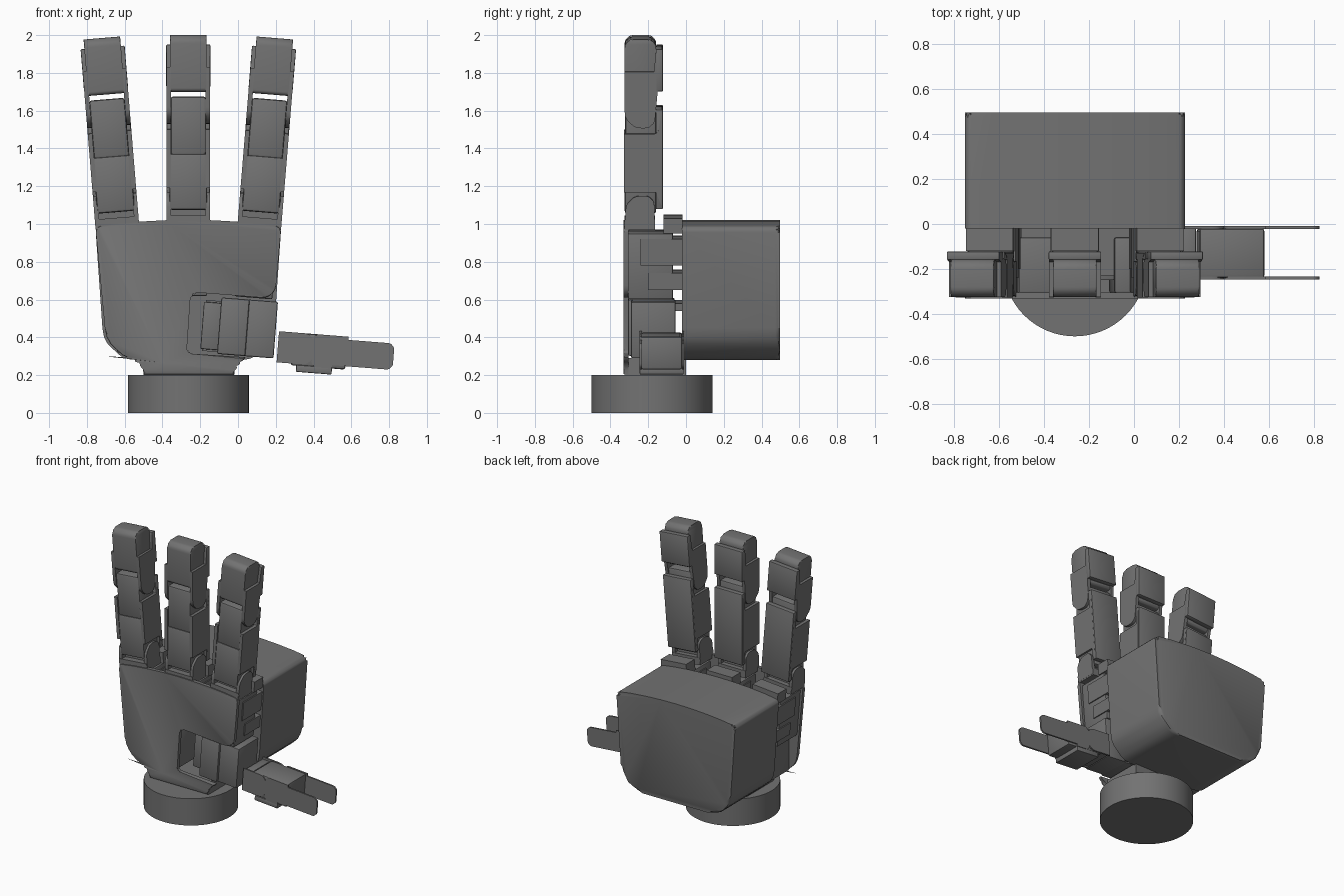
import bpy, bmesh, math
from mathutils import Matrix, Vector

cube = bpy.data.objects.get("Cube")
if cube:
    bpy.data.objects.remove(cube, do_unlink=True)

grey = bpy.data.materials.new("dark grey")
grey.use_nodes = True
COLOUR = (0.17, 0.17, 0.17, 1)
grey.diffuse_color = COLOUR
grey.node_tree.nodes["Principled BSDF"].inputs["Base Color"].default_value = COLOUR
I = Matrix.Identity(4)


def finish(name, bm, M=I):
    bmesh.ops.recalc_face_normals(bm, faces=bm.faces)
    me = bpy.data.meshes.new(name)
    bm.to_mesh(me)
    bm.free()
    me.materials.append(grey)
    ob = bpy.data.objects.new(name, me)
    ob.matrix_world = M
    bpy.context.collection.objects.link(ob)
    bpy.ops.object.select_all(action='DESELECT')
    ob.select_set(True)
    bpy.context.view_layer.objects.active = ob
    bpy.ops.object.shade_smooth_by_angle(angle=math.radians(32))
    return ob


def rounded(pts, n=6):
    """Outline from (u, v, radius) corners, each corner eased with a curve."""
    out = []
    for i, (u, v, r) in enumerate(pts):
        p = Vector((u, v))
        if not r:
            out.append(p)
            continue
        a = Vector(pts[i - 1][:2]) - p
        b = Vector(pts[(i + 1) % len(pts)][:2]) - p
        a, b = p + a.normalized() * r, p + b.normalized() * r
        for k in range(n + 1):
            t = k / n
            w = 0.6 + 0.4 * abs(2 * t - 1)   # rational weight, close to an arc
            q0, q1, q2 = (1 - t) ** 2, 2 * t * (1 - t) * w, t * t
            out.append((a * q0 + p * q1 + b * q2) / (q0 + q1 + q2))
    return out


def prism(name, pts, lo, hi, axis='y', M=I, bevel=0, caps=(0, 1)):
    """Extrude a (u, z) outline along x or y, easing the chosen end rims."""
    bm = bmesh.new()
    ends = []
    for d in (lo, hi):
        ends.append([bm.verts.new((u, d, v) if axis == 'y' else (d, u, v))
                     for u, v in rounded(pts)])
    faces = [bm.faces.new(e) for e in ends]
    n = len(ends[0])
    for i in range(n):
        j = (i + 1) % n
        bm.faces.new((ends[0][i], ends[0][j], ends[1][j], ends[1][i]))
    if bevel:
        rim = {e for c in caps for e in faces[c].edges}
        bmesh.ops.bevel(bm, geom=list(rim), offset=bevel, segments=2,
                        profile=0.5, affect='EDGES')
    return finish(name, bm, M)


def box(name, x, y, z, M=I, bevel=0.0):
    bm = bmesh.new()
    bmesh.ops.create_cube(bm, size=1)
    for v in bm.verts:
        v.co = [(a[0] + a[1]) / 2 + c * (a[1] - a[0]) for a, c in zip((x, y, z), v.co)]
    if bevel:
        bmesh.ops.bevel(bm, geom=bm.edges[:], offset=bevel, segments=2,
                        profile=0.5, affect='EDGES')
    return finish(name, bm, M)


CX = -0.263  # centre line of the palm

# Wrist disc and neck
bm = bmesh.new()
bmesh.ops.create_cone(bm, cap_ends=True, segments=64, radius1=0.32, radius2=0.32, depth=0.2)
finish("wrist_disc", bm, Matrix.Translation((CX, -0.18, 0.1)))
box("wrist_neck", (-0.5, -0.02), (-0.32, 0.0), (0.2, 0.29))

# Shared gently arched top edge
arch = [(CX + 0.493 * t, 1.022 - 0.035 * t * t, 0) for t in
        (-0.75, -0.5, -0.25, 0, 0.25, 0.5, 0.75)]

# Rear housing
prism("rear_housing", [(-0.755, 0.985, 0.03)] + arch +
      [(0.229, 0.985, 0.03), (0.18, 0.28, 0.17), (-0.706, 0.28, 0.17)],
      -0.02, 0.497, bevel=0.024, caps=(1,))

# Palm plate with the notch for the thumb
prism("palm_plate", [(-0.755, 0.985, 0.03)] + arch +
      [(0.229, 0.985, 0.03), (0.195, 0.605, 0.07), (-0.25, 0.64, 0.03),
       (-0.272, 0.315, 0.02), (0.04, 0.295, 0), (0.03, 0.28, 0), (-0.015, 0.255, 0.03),
       (-0.02, 0.203, 0), (-0.5, 0.203, 0), (-0.508, 0.28, 0.05), (-0.69, 0.29, 0.16)],
      -0.332, -0.305, bevel=0.008, caps=(0,))
box("palm_core", (-0.64, -0.28), (-0.307, -0.06), (0.32, 0.6), bevel=0.008)


def finger(side, x, z, angle):
    M = Matrix.Translation((x, 0, z)) @ Matrix.Rotation(math.radians(angle), 4, 'Y')

    def b(name, *args, bevel=0.0):
        box(f"{side}_finger_{name}", *args, M, bevel)

    # Motor and bracket inside the palm
    b("palm_motor", (-0.1, 0.1), (-0.307, -0.07), (-0.38, -0.03), bevel=0.008)
    b("palm_bracket_rear", (-0.108, 0.108), (-0.2, -0.018), (-0.33, -0.24))
    b("palm_bracket_top", (-0.108, 0.108), (-0.24, -0.018), (-0.2, -0.06))
    # Knuckle mount
    b("mount_front", (-0.115, 0.115), (-0.325, -0.165), (-0.01, 0.045))
    b("mount_rear", (-0.105, 0.105), (-0.12, -0.018), (-0.03, 0.05))
    # Motor bodies
    b("lower_motor", (-0.1, 0.1), (-0.325, -0.158), (0.075, 0.372), bevel=0.014)
    b("middle_motor", (-0.094, 0.094), (-0.322, -0.158), (0.365, 0.675), bevel=0.014)
    prism(f"{side}_fingertip", [(-0.325, 0.7, 0.02), (-0.325, 1.0, 0.045),
          (-0.158, 1.0, 0.045), (-0.158, 0.7, 0.02)], -0.097, 0.097, 'x', M, 0.008)
    # Back plates of the brackets
    b("lower_back_plate", (-0.115, 0.115), (-0.16, -0.122), (0.1, 0.63), bevel=0.006)
    b("upper_back_plate", (-0.117, 0.117), (-0.16, -0.122), (0.725, 0.95), bevel=0.006)
    b("lower_hinge_pin", (-0.1, 0.1), (-0.28, -0.2), (0.03, 0.09))
    # Bracket ears on both sides
    ears = {
        "mount_ear": [(-0.32, 0.0, 0), (-0.32, 0.17, 0.08), (-0.168, 0.17, 0.05), (-0.168, 0.0, 0)],
        "lower_ear": [(-0.327, 0.19, 0), (-0.327, 0.5, 0), (-0.15, 0.5, 0.02),
                      (-0.13, 0.6, 0), (-0.13, 0.12, 0), (-0.16, 0.19, 0)],
        "upper_ear": [(-0.325, 0.83, 0), (-0.325, 0.53, 0.09), (-0.168, 0.53, 0.05),
                      (-0.15, 0.725, 0), (-0.13, 0.74, 0), (-0.13, 0.93, 0), (-0.16, 0.93, 0),
                      (-0.17, 0.83, 0)],
    }
    for name, pts in ears.items():
        for s, word in ((-1, "right"), (1, "left")):
            prism(f"{side}_finger_{name}_{word}", pts, s * 0.092, s * 0.116, 'x', M)


finger("middle", CX, 1.0, 0)
for side, s in (("right", -1), ("left", 1)):
    finger(side, CX + s * 0.376, 0.988, s * 4.7)

# Thumb base motor with its bracket in the notch
T = Matrix.Translation((0.05, 0, 0.45)) @ Matrix.Rotation(math.radians(4.5), 4, 'Y')
box("thumb_base_motor", (-0.15, 0.0), (-0.307, -0.06), (-0.15, 0.15), T, 0.01)
box("thumb_base_cover", (-0.01, 0.15), (-0.29, -0.055), (-0.15, 0.15), T, 0.008)
box("thumb_base_bracket", (-0.24, -0.14), (-0.25, -0.08), (-0.13, 0.12), T, 0.006)
for z in (-0.14, 0.09):
    box("thumb_bracket_arm", (-0.23, 0.0), (-0.23, -0.02), (z, z + 0.04), T)

# Thumb link: motor, lower plate, hinge ears and long forked ears
L = Matrix.Translation((0.395, 0, 0.333)) @ Matrix.Rotation(math.radians(4.5), 4, 'Y')
box("thumb_link_motor", (-0.11, 0.18), (-0.24, -0.02), (-0.09, 0.085), L, 0.012)
box("thumb_link_plate", (-0.08, 0.11), (-0.245, -0.012), (-0.122, -0.085), L, 0.006)
box("thumb_link_mount", (-0.185, -0.125), (-0.24, -0.015), (-0.07, 0.07), L, 0.005)
for y, word in ((-0.246, "front"), (-0.022, "rear")):
    prism(f"thumb_hinge_ear_{word}", [(-0.185, -0.08, 0), (-0.185, 0.085, 0),
          (0.015, 0.085, 0.07), (0.015, -0.08, 0.07)], y, y + 0.012, 'y', L)
    prism(f"thumb_fork_{word}", [(0.0, -0.09, 0.03), (0.0, 0.085, 0.03), (0.185, 0.085, 0),
          (0.185, 0.068, 0), (0.43, 0.068, 0.035), (0.43, -0.072, 0.035),
          (0.11, -0.072, 0), (0.11, -0.09, 0)], y, y + 0.012, 'y', L)
